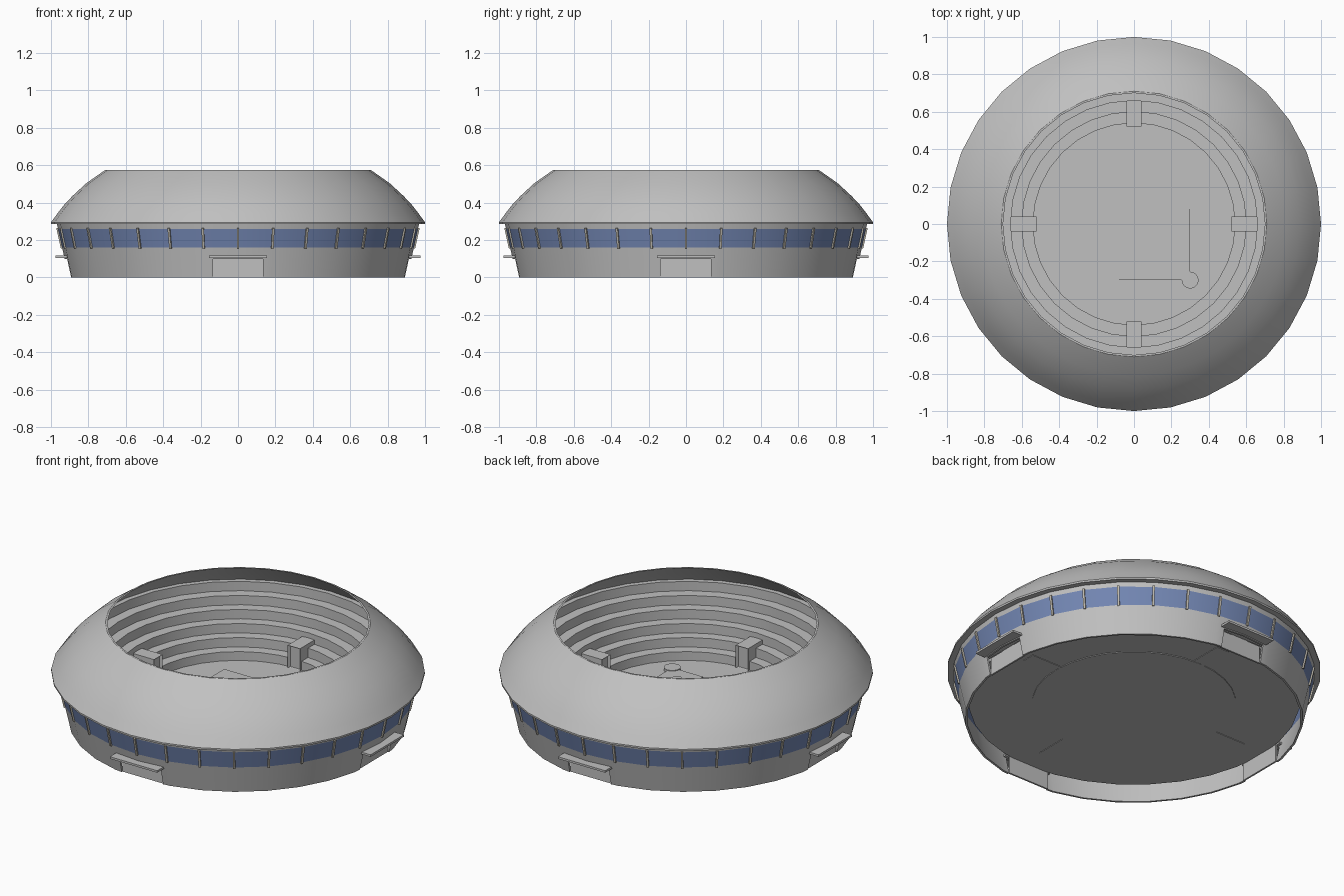
import bpy, bmesh, math
from mathutils import Matrix, Vector

if "Cube" in bpy.data.objects:
    bpy.data.objects.remove(bpy.data.objects["Cube"], do_unlink=True)

SIDES = 32


def material(name, rgb):
    m = bpy.data.materials.new(name)
    m.use_nodes = True
    m.diffuse_color = (*rgb, 1)
    m.node_tree.nodes["Principled BSDF"].inputs["Base Color"].default_value = (*rgb, 1)
    return m


concrete = material("light grey concrete", (0.53, 0.53, 0.53))
glass = material("blue glass", (0.17, 0.24, 0.45))
trim = material("warm grey trim", (0.52, 0.49, 0.42))


def finish(bm, name, mats=(concrete,), smooth=None):
    bmesh.ops.recalc_face_normals(bm, faces=bm.faces)
    mesh = bpy.data.meshes.new(name)
    bm.to_mesh(mesh)
    bm.free()
    ob = bpy.data.objects.new(name, mesh)
    bpy.context.collection.objects.link(ob)
    for m in mats:
        mesh.materials.append(m)
    if smooth:
        bpy.ops.object.select_all(action='DESELECT')
        ob.select_set(True)
        bpy.context.view_layer.objects.active = ob
        bpy.ops.object.shade_smooth_by_angle(angle=math.radians(smooth))
    return ob


def lathe(profile):
    """Spin a closed (radius, height) outline around z."""
    bm = bmesh.new()
    rings = []
    for k in range(SIDES):
        a = math.tau * k / SIDES
        rings.append([bm.verts.new((r * math.cos(a), r * math.sin(a), z)) for r, z in profile])
    n = len(profile)
    for k in range(SIDES):
        a, b = rings[k], rings[(k + 1) % SIDES]
        for i in range(n):
            j = (i + 1) % n
            bm.faces.new((a[i], b[i], b[j], a[j]))
    return bm


def add_box(bm, lo, hi, matrix=Matrix()):
    lo, hi = Vector(lo), Vector(hi)
    place = Matrix.Translation((lo + hi) / 2) @ Matrix.Diagonal((*(hi - lo), 1))
    return bmesh.ops.create_cube(bm, size=1, matrix=matrix @ place)["verts"]


def plate(name, outline, z0, z1):
    """Thin flat slab from a 2D outline."""
    bm = bmesh.new()
    face = bm.faces.new([bm.verts.new((x, y, z0)) for x, y in outline])
    ext = bmesh.ops.extrude_face_region(bm, geom=[face])["geom"]
    top = [v for v in ext if isinstance(v, bmesh.types.BMVert)]
    bmesh.ops.translate(bm, verts=top, vec=(0, 0, z1 - z0))
    return finish(bm, name)


def arc(cx, cy, r, start, end, n):
    return [(cx + r * math.cos(start + (end - start) * k / n),
             cy + r * math.sin(start + (end - start) * k / n)) for k in range(n + 1)]


def square(x0, y0, x1, y1):
    return [(x0, y0), (x1, y0), (x1, y1), (x0, y1)]


def quarter(k):
    return Matrix.Rotation(k * math.pi / 2, 4, 'Z')


# Outer wall, leaning outwards, with a glazed band
def wall_radius(z):
    return 0.905 + 0.22 * z


SILL, HEAD, EAVE = 0.16, 0.26, 0.29
levels = (0, SILL, HEAD, EAVE)
outer = [(wall_radius(z), z) for z in levels]
inner = [(r - 0.012, z) for r, z in reversed(outer)]
bm = lathe(outer + inner)
for f in bm.faces:
    if SILL < f.calc_center_median().z < HEAD:
        f.material_index = 1
wall = finish(bm, "outer_wall", (concrete, glass))

# Door openings through the wall
bm = bmesh.new()
for k in range(4):
    add_box(bm, (-0.135, -1.05, -0.1), (0.135, -0.8, 0.1), quarter(k))
cutter = finish(bm, "door_cutter")
cutter.hide_render = True
cutter.hide_viewport = True
cut = wall.modifiers.new("doors", 'BOOLEAN')
cut.operation = 'DIFFERENCE'
cut.solver = 'EXACT'
cut.object = cutter
bpy.context.view_layer.objects.active = wall
bpy.ops.object.select_all(action='DESELECT')
wall.select_set(True)
bpy.ops.object.modifier_apply(modifier="doors")
bpy.data.objects.remove(cutter, do_unlink=True)
bpy.ops.object.shade_smooth_by_angle(angle=math.radians(30))

# Doors and canopies on the four sides
for k, side in enumerate(("front", "left", "back", "right")):
    bm = bmesh.new()
    add_box(bm, (-0.135, -0.885, 0), (0.135, -0.875, 0.103), quarter(k))
    finish(bm, side + "_door_panel")
    bm = bmesh.new()
    add_box(bm, (-0.155, -0.975, 0.105), (0.155, -0.885, 0.117), quarter(k))
    finish(bm, side + "_canopy")

# Window mullions at every corner of the wall
bm = bmesh.new()
lean = Matrix.Rotation(math.atan(0.22), 4, 'Y')
for k in range(SIDES):
    spin = Matrix.Rotation(math.tau * k / SIDES, 4, 'Z')
    at = Matrix.Translation((wall_radius(0.21), 0, 0.21))
    add_box(bm, (-0.008, -0.006, -0.056), (0.008, 0.006, 0.056), spin @ at @ lean)
finish(bm, "window_mullions", (trim,))

# Curved ring roof with an open centre
roof = [(1, 0.285), (1, 0.295), (0.965, 0.343), (0.93, 0.388), (0.885, 0.436),
        (0.81, 0.505), (0.71, 0.575), (0.70, 0.575), (0.80, 0.493),
        (0.875, 0.424), (0.92, 0.377), (0.96, 0.295), (0.96, 0.285)]
finish(lathe(roof), "ring_roof", smooth=30)

# Seating tiers as a stepped ring with a flat underside
FLOOR = 0.1
steps = [(0.54, FLOOR)]
for i in range(6):
    r, z = 0.54 + 0.06 * i, FLOOR + 0.055 * (i + 1)
    steps += [(r, z), (min(r + 0.06, 0.885), z)]
steps.append((0.885, FLOOR))
finish(lathe(steps), "seating_tiers", smooth=30)

# Field floor and its thin raised markings
plate("field_floor", arc(0, 0, 0.545, 0, math.tau, SIDES)[:-1], FLOOR - 0.004, FLOOR + 0.003)
plate("field_square", square(-0.3, -0.3, 0.3, 0.3), FLOOR, FLOOR + 0.009)
plate("infield_arc", [(0.3, -0.3)] + arc(0.3, -0.3, 0.38, math.pi / 2, math.pi, 16),
      FLOOR, FLOOR + 0.013)
plate("infield_square", square(0.1, -0.3, 0.3, -0.1), FLOOR, FLOOR + 0.017)
plate("mound", arc(0.2, -0.2, 0.025, 0, math.tau, 16)[:-1], FLOOR, FLOOR + 0.022)
plate("home_circle", arc(0.3, -0.3, 0.045, 0, math.tau, 20)[:-1], FLOOR, FLOOR + 0.021)

# Tunnel blocks facing the field, each with a recessed doorway
for k, side in enumerate(("front", "left", "back", "right")):
    bm = bmesh.new()
    add_box(bm, (-0.04, -0.74, FLOOR - 0.003), (0.04, -0.52, 0.235))
    bm.normal_update()
    door = max(bm.faces, key=lambda f: f.normal.y)
    bmesh.ops.inset_individual(bm, faces=[door], thickness=0.012)
    bmesh.ops.translate(bm, verts=door.verts, vec=(0, -0.015, 0))
    bmesh.ops.transform(bm, matrix=quarter(k), verts=bm.verts)
    finish(bm, side + "_tunnel")
